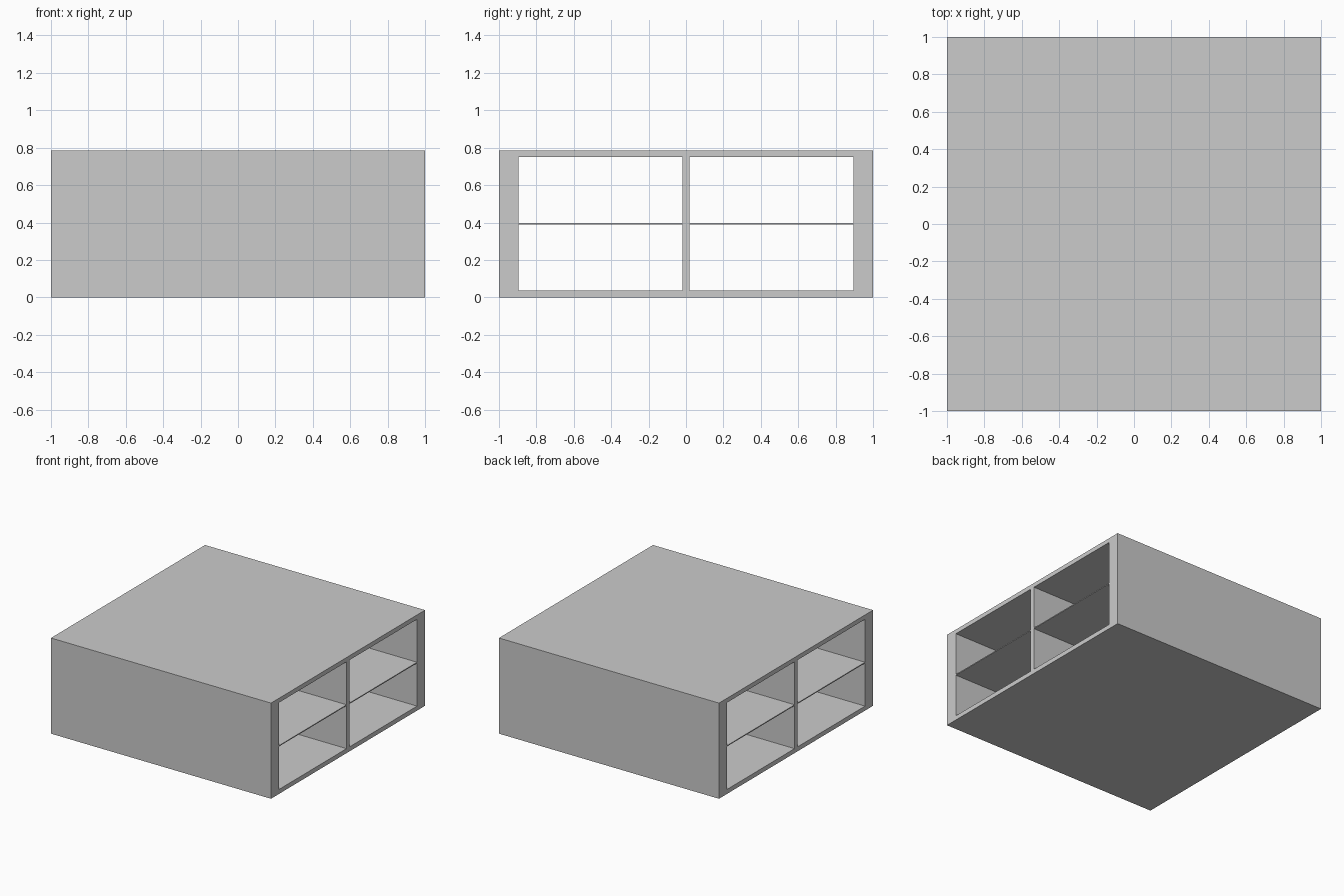
import bpy, bmesh

if "Cube" in bpy.data.objects:
    bpy.data.objects.remove(bpy.data.objects["Cube"])

H = 0.786              # overall height
IY = 0.896             # inner face of the side walls
Z0, Z1 = 0.037, 0.75   # inner floor and ceiling
DIV = 0.019            # half thickness of the divider
SHELF = 0.004          # half thickness of a shelf


def add_object(name, bm):
    bmesh.ops.recalc_face_normals(bm, faces=bm.faces)
    mesh = bpy.data.meshes.new(name)
    bm.to_mesh(mesh)
    bm.free()
    bpy.context.collection.objects.link(bpy.data.objects.new(name, mesh))


def panel(name, y0, y1, z0, z1):
    """Box running the full depth along x."""
    bm = bmesh.new()
    bmesh.ops.create_cube(bm, size=1)
    bmesh.ops.scale(bm, vec=(2, y1 - y0, z1 - z0), verts=bm.verts)
    bmesh.ops.translate(bm, vec=(0, (y0 + y1) / 2, (z0 + z1) / 2), verts=bm.verts)
    add_object(name, bm)


def rect(bm, x, y, z0, z1):
    return [bm.verts.new((x, a, b)) for a, b in ((-y, z0), (y, z0), (y, z1), (-y, z1))]


# Outer case: a rectangular tube, open at both ends along x
bm = bmesh.new()
rings = [rect(bm, -1, 1, 0, H), rect(bm, 1, 1, 0, H),
         rect(bm, 1, IY, Z0, Z1), rect(bm, -1, IY, Z0, Z1)]
for r in range(4):
    a, b = rings[r], rings[(r + 1) % 4]
    for i in range(4):
        j = (i + 1) % 4
        bm.faces.new((a[i], a[j], b[j], b[i]))
add_object("outer_case", bm)

# Upright divider in the middle
panel("centre_divider", -DIV, DIV, Z0, Z1)

# One thin shelf in each bay
mid = (Z0 + Z1) / 2
panel("front_shelf", -IY, -DIV, mid - SHELF, mid + SHELF)
panel("back_shelf", DIV, IY, mid - SHELF, mid + SHELF)
